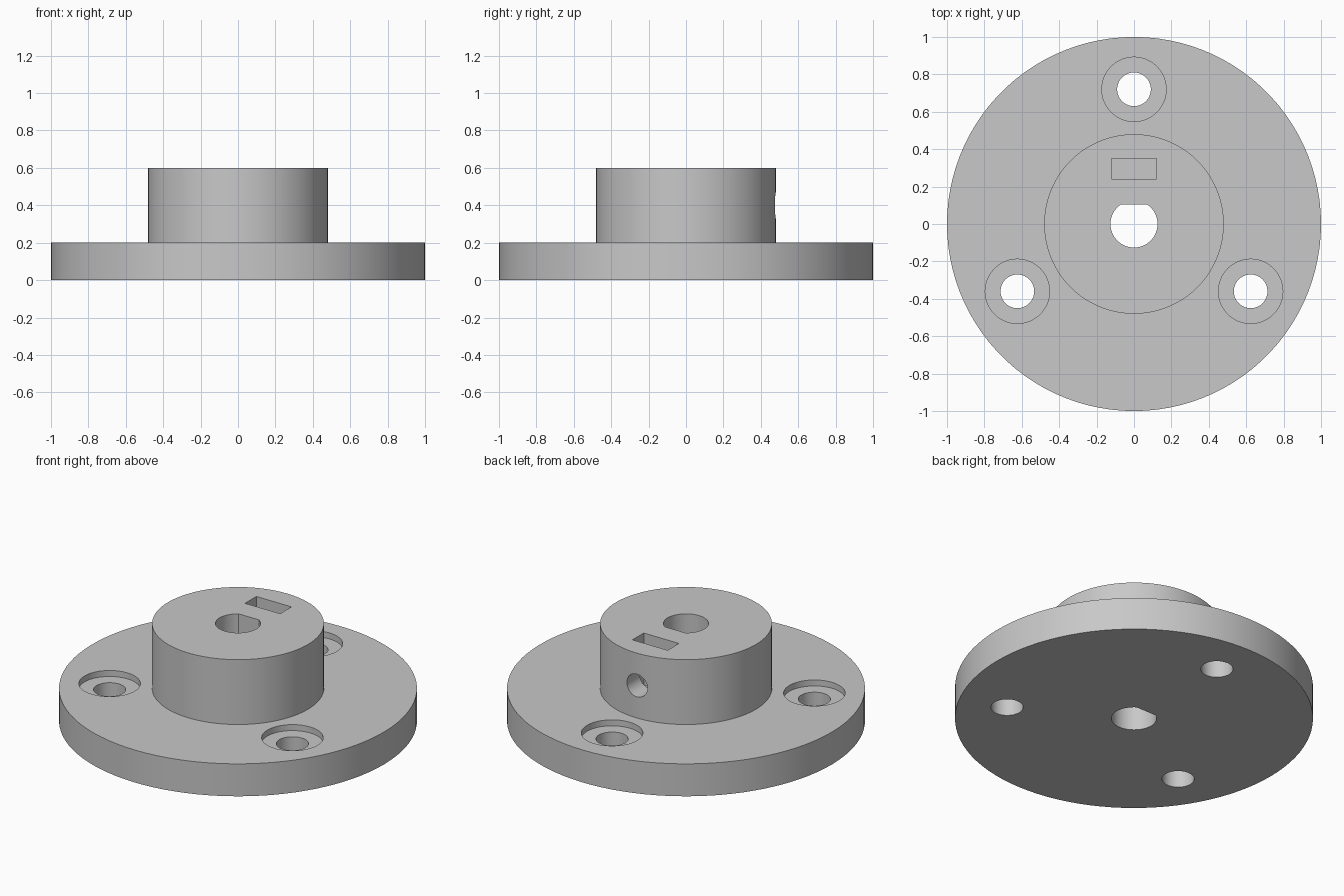
import bpy
import bmesh
from math import sin, cos, pi, radians
from mathutils import Matrix

cube = bpy.data.objects.get("Cube")
if cube:
    bpy.data.objects.remove(cube, do_unlink=True)

# Single grey finish
GREY = (0.58, 0.58, 0.58, 1.0)
grey = bpy.data.materials.new("plain grey")
grey.use_nodes = True
grey.diffuse_color = GREY
grey.node_tree.nodes["Principled BSDF"].inputs["Base Color"].default_value = GREY


def circle(sides):
    return [(cos(2 * pi * i / sides), sin(2 * pi * i / sides)) for i in range(sides)]


def stack(name, outline, levels, matrix=Matrix()):
    """Closed solid: the outline repeated at each (scale, z) level."""
    bm = bmesh.new()
    rings = [[bm.verts.new((x * s, y * s, z)) for x, y in outline] for s, z in levels]
    n = len(outline)
    for low, high in zip(rings, rings[1:]):
        for i in range(n):
            j = (i + 1) % n
            bm.faces.new((low[i], low[j], high[j], high[i]))
    bm.faces.new(rings[0][::-1])
    bm.faces.new(rings[-1])
    bm.transform(matrix)
    bmesh.ops.recalc_face_normals(bm, faces=bm.faces[:])
    mesh = bpy.data.meshes.new(name)
    bm.to_mesh(mesh)
    bm.free()
    mesh.materials.append(grey)
    obj = bpy.data.objects.new(name, mesh)
    bpy.context.collection.objects.link(obj)
    return obj


# Mounting flange with raised hub, turned as one solid
body = stack("flanged_hub", circle(100),
             [(1, 0), (1, 0.2), (0.48, 0.2), (0.48, 0.6)])

cutters = []

# D-shaped shaft bore, flat towards the back
d_outline = [(x * 0.126, min(y * 0.126, 0.105)) for x, y in circle(64)]
cutters.append(stack("shaft_bore_cutter", d_outline, [(1, -0.1), (1, 0.7)]))

# Three counterbored screw holes
for angle in (90, 210, 330):
    a = radians(angle)
    place = Matrix.Translation((0.72 * cos(a), 0.72 * sin(a), 0))
    cutters.append(stack("screw_hole_cutter", circle(64),
                         [(0.09, -0.1), (0.09, 0.163), (0.172, 0.163), (0.172, 0.3)], place))

# Nut slot sunk into the hub top
slot = [(-0.12, 0.24), (0.12, 0.24), (0.12, 0.35), (-0.12, 0.35)]
cutters.append(stack("nut_slot_cutter", slot, [(1, 0.28), (1, 0.7)]))

# Set screw hole from the back of the hub into the bore
sideways = Matrix.Translation((0, 0, 0.4)) @ Matrix.Rotation(radians(-90), 4, "X")
cutters.append(stack("set_screw_cutter", circle(48), [(0.07, 0.03), (0.07, 0.6)], sideways))

# Cut every opening, then drop the cutters
bpy.ops.object.select_all(action="DESELECT")
body.select_set(True)
bpy.context.view_layer.objects.active = body
for cutter in cutters:
    cutter.hide_render = True
    mod = body.modifiers.new(cutter.name, "BOOLEAN")
    mod.operation = "DIFFERENCE"
    mod.solver = "EXACT"
    mod.object = cutter
    bpy.ops.object.modifier_apply(modifier=mod.name)
    bpy.data.objects.remove(cutter, do_unlink=True)

bpy.ops.object.shade_smooth_by_angle(angle=radians(30))
